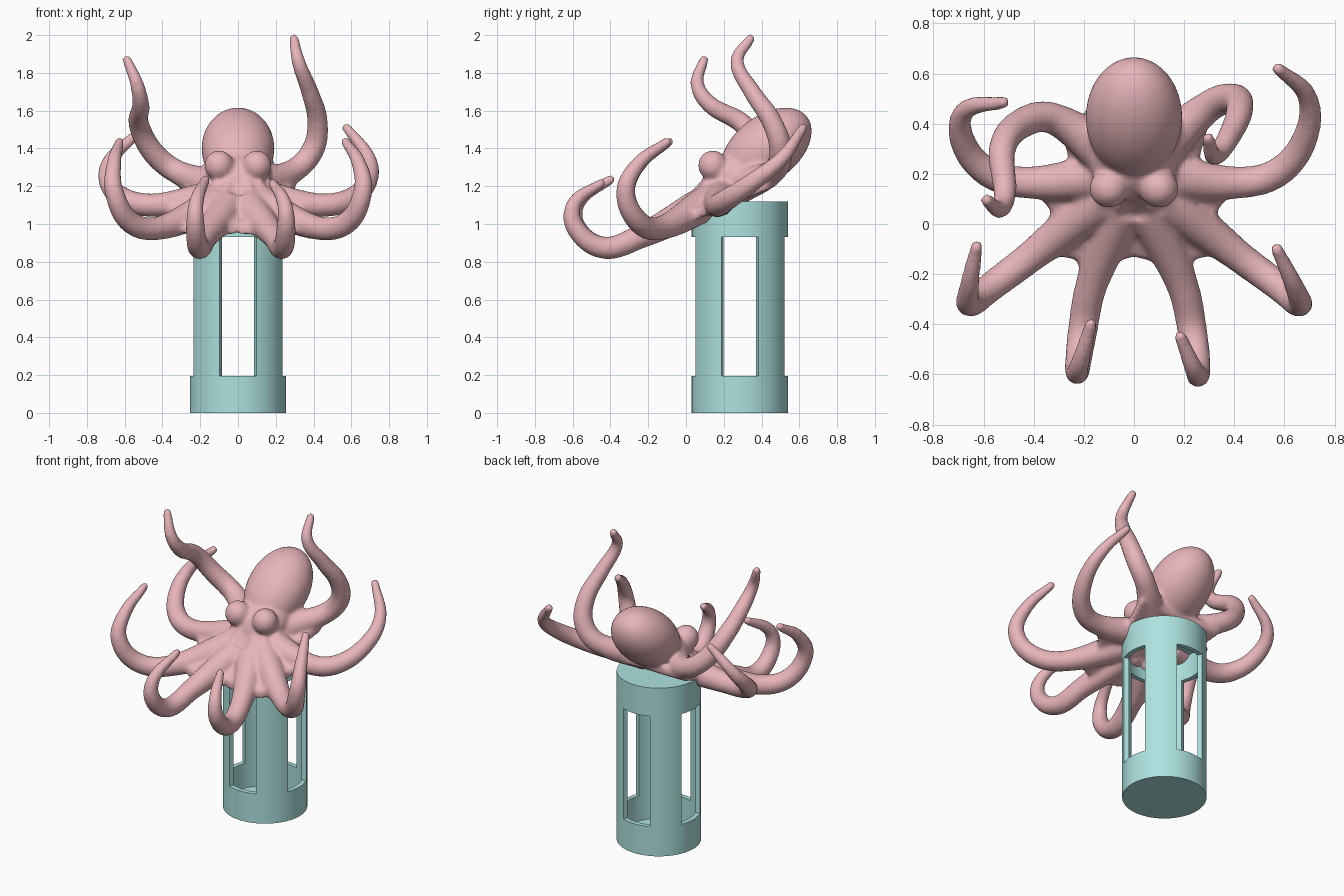
import bpy, bmesh, math
from mathutils import Vector, Matrix

if "Cube" in bpy.data.objects:
    bpy.data.objects.remove(bpy.data.objects["Cube"])


def material(name, color):
    m = bpy.data.materials.new(name)
    m.diffuse_color = color
    m.use_nodes = True
    m.node_tree.nodes["Principled BSDF"].inputs["Base Color"].default_value = m.diffuse_color
    return m


def finish(obj, mat, angle):
    # apply modifiers, colour and shade
    bpy.ops.object.select_all(action='DESELECT')
    obj.select_set(True)
    bpy.context.view_layer.objects.active = obj
    bpy.ops.object.convert(target='MESH')
    obj.data.materials.clear()
    obj.data.materials.append(mat)
    bpy.ops.object.shade_smooth_by_angle(angle=math.radians(angle))


def add_object(name, bm):
    me = bpy.data.meshes.new(name)
    bm.to_mesh(me)
    bm.free()
    obj = bpy.data.objects.new(name, me)
    bpy.context.collection.objects.link(obj)
    return obj


pink = material("pink", (0.80, 0.46, 0.49, 1))
teal = material("teal", (0.42, 0.76, 0.74, 1))

# Stand: closed tube with four windows, each an eighth of the circle
N, R, YC = 64, 0.255, 0.285
bm = bmesh.new()
rings = [[bm.verts.new((R * math.cos(2 * math.pi * i / N), YC + R * math.sin(2 * math.pi * i / N), z))
          for i in range(N)] for z in (0, 0.195, 0.93, 1.12)]
for k in range(3):
    for i in range(N):
        if k == 1 and (i + N // 16) % (N // 4) < N // 8:
            continue
        j = (i + 1) % N
        bm.faces.new((rings[k][i], rings[k][j], rings[k + 1][j], rings[k + 1][i]))
bm.faces.new(rings[3])
bm.faces.new(rings[0][::-1])
stand = add_object("stand_tube", bm)
sol = stand.modifiers.new("wall", 'SOLIDIFY')
sol.thickness, sol.offset, sol.use_even_offset = 0.03, -1, True
finish(stand, teal, 30)

body = bmesh.new()
HUB = Vector((0, .2, 1.16))


def ball(center, scale, tilt=0):
    mat = Matrix.Translation(center) @ Matrix.Rotation(tilt, 4, 'X') @ Matrix.Diagonal((*scale, 1))
    bmesh.ops.create_uvsphere(body, u_segments=40, v_segments=24, radius=1, matrix=mat)


def arm(points):
    # smooth tapered tube from the hub through the points, with a round tip
    P = [Vector(p) for p in points]
    P.insert(0, HUB.lerp(P[0], .3))
    n = len(P) - 1
    rad = [.095] + [.064 - .038 * ((i - 1) / (n - 1)) ** 1.6 for i in range(1, n + 1)]
    cu = bpy.data.curves.new("arm_path", 'CURVE')
    cu.dimensions, cu.bevel_depth, cu.bevel_resolution = '3D', 1.0, 5
    cu.use_fill_caps, cu.resolution_u = True, 12
    sp = cu.splines.new('BEZIER')
    sp.bezier_points.add(n)
    for i, b in enumerate(sp.bezier_points):
        prev, nxt = P[max(i - 1, 0)], P[min(i + 1, n)]
        t = (nxt - prev).normalized() * .36
        b.handle_left_type = b.handle_right_type = 'FREE'
        b.co, b.radius = P[i], rad[i]
        b.handle_left = P[i] - t * (P[i] - prev).length
        b.handle_right = P[i] + t * (nxt - P[i]).length
    ob = bpy.data.objects.new("arm_path", cu)
    bpy.context.collection.objects.link(ob)
    me = bpy.data.meshes.new_from_object(ob.evaluated_get(bpy.context.evaluated_depsgraph_get()))
    body.from_mesh(me)
    bpy.data.objects.remove(ob)
    bpy.data.meshes.remove(me)
    ball(P[-1], [rad[-1]] * 3)


def arm_pair(points, squeeze, tip_shift):
    # right arm, and its mirror image with a slightly different curl
    arm(points)
    left = []
    for i, p in enumerate(points):
        q = Vector(p) + Vector(tip_shift) * (i / (len(points) - 1)) ** 3
        left.append((-q.x * squeeze, q.y, q.z))
    arm(left)


# Front, side and back arms
arm_pair([(.195, -.25, .93), (.235, -.44, .875), (.255, -.585, .98), (.245, -.59, 1.11), (.185, -.45, 1.215)],
         .88, (.01, .05, .02))
arm_pair([(.42, -.13, .98), (.58, -.25, 1.01), (.66, -.32, 1.17), (.64, -.25, 1.32), (.57, -.1, 1.435)],
         .98, (.07, .01, 0))
arm_pair([(.42, .165, 1.1), (.58, .21, 1.125), (.685, .35, 1.22), (.69, .51, 1.35), (.575, .62, 1.51)],
         1.01, (-.06, -.135, -.02))
arm([(.3, .47, 1.285), (.4, .5, 1.4), (.42, .45, 1.55), (.38, .35, 1.7), (.32, .27, 1.86), (.297, .34, 1.98)])
arm([(-.32, .42, 1.275), (-.45, .4, 1.38), (-.525, .3, 1.53), (-.515, .13, 1.63), (-.535, .06, 1.74),
     (-.588, .095, 1.87)])

# Web: tilted scalloped skirt between the arms, rising to the head
half = [(0, -.13), (.08, -.15), (.19, -.24), (.23, -.14), (.39, -.115), (.33, .05), (.42, .165),
        (.26, .26), (.31, .44), (.15, .44), (0, .43)]
rim = half + [(-x, y) for x, y in half[-2:0:-1]]
C = HUB.xy


def web_ring(t, h):
    flat = [C.lerp(Vector(p), t) for p in rim]
    return [body.verts.new((q.x, q.y, 1.03 + .42 * q.y + h)) for q in flat]


loops = [web_ring(t, h) for t, h in ((1, -.03), (1, .025), (.75, .045), (.5, .1), (.25, .18))]
for a, b in zip(loops, loops[1:]):
    for i in range(len(rim)):
        j = (i + 1) % len(rim)
        body.faces.new((a[i], a[j], b[j], b[i]))
for loop, h in ((loops[0], -.03), (loops[-1], .2)):
    c = body.verts.new((0, C.y, 1.03 + .42 * C.y + h))
    for i in range(len(rim)):
        body.faces.new((loop[i], loop[(i + 1) % len(rim)], c))

# Mantle, neck and eye bumps
ball((0, .425, 1.4), (.193, .275, .172), math.radians(38))
ball((0, .25, 1.26), (.175, .18, .12), math.radians(30))
for s in (-1, 1):
    ball((s * .1, .142, 1.31), (.078, .078, .08))

# Fuse everything into one smooth skin
bmesh.ops.recalc_face_normals(body, faces=body.faces)
octopus = add_object("octopus", body)
rm = octopus.modifiers.new("fuse", 'REMESH')
rm.mode, rm.voxel_size = 'VOXEL', 0.012
sm = octopus.modifiers.new("soften", 'SMOOTH')
sm.factor, sm.iterations = 0.5, 10
finish(octopus, pink, 80)
